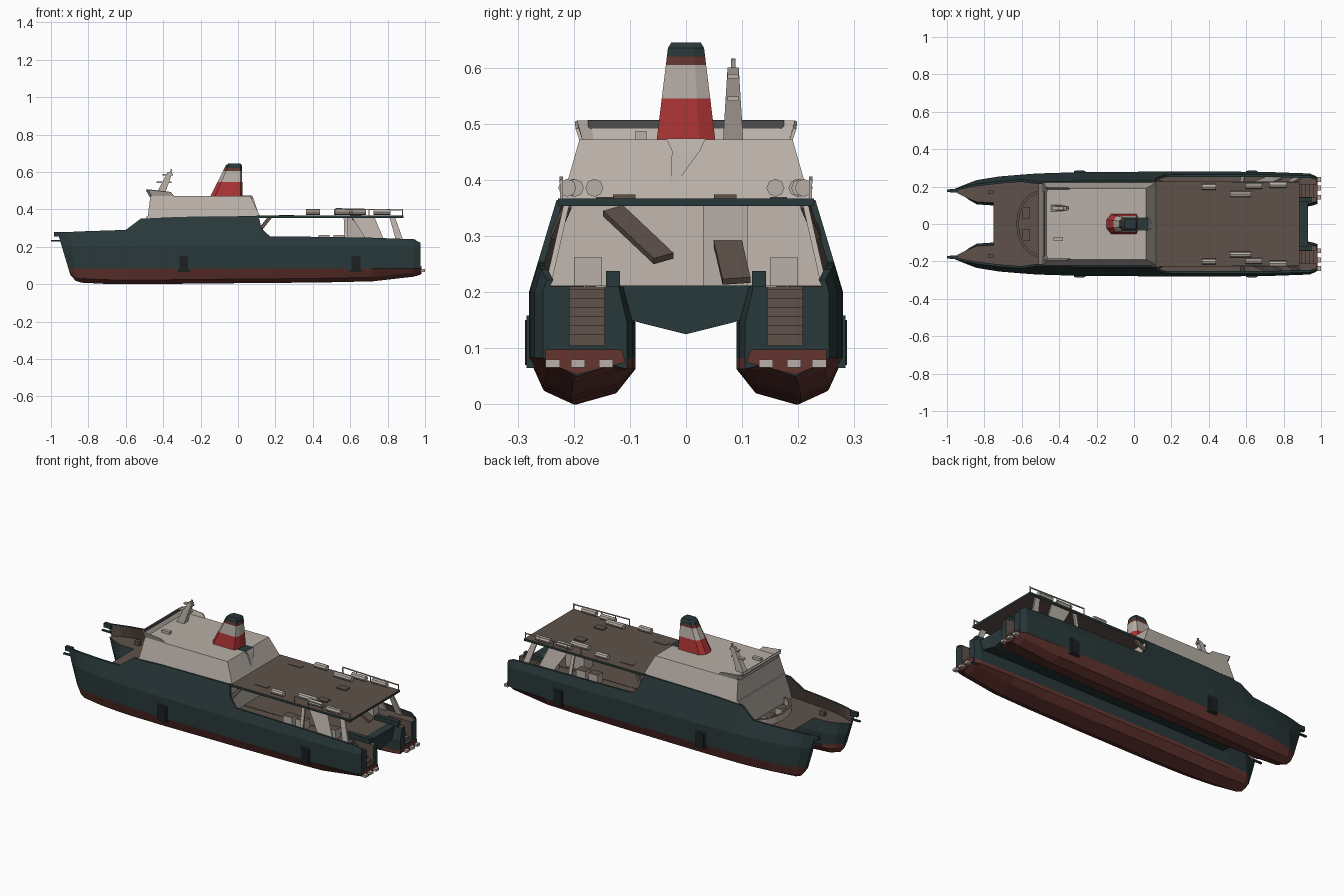
import bpy, bmesh, math, random
from mathutils import Vector

random.seed(4)


def mat(name, r, g, b):
    m = bpy.data.materials.new(name)
    m.diffuse_color = (r, g, b, 1)
    return m


TEAL = mat("hull dark teal", 0.022, 0.040, 0.042)
BOOT = mat("underwater red", 0.13, 0.036, 0.03)
BROWN = mat("deck brown", 0.115, 0.085, 0.068)
WHITE = mat("warm white", 0.48, 0.43, 0.385)
RED = mat("funnel red", 0.42, 0.035, 0.035)
GREY = mat("rim grey", 0.08, 0.077, 0.078)
DARK = mat("door near black", 0.012, 0.015, 0.016)


def finish(name, bm, mats, rule=None, mirror=False):
    bmesh.ops.recalc_face_normals(bm, faces=bm.faces[:])
    bm.normal_update()
    if rule:
        for f in bm.faces:
            f.material_index = rule(f.calc_center_median(), f.normal)
    me = bpy.data.meshes.new(name)
    bm.to_mesh(me)
    bm.free()
    for m in mats:
        me.materials.append(m)
    ob = bpy.data.objects.new(name, me)
    bpy.context.collection.objects.link(ob)
    if mirror:
        add_mirror(ob)
    return ob


def add_mirror(ob):
    md = ob.modifiers.new("mirror", "MIRROR")
    md.use_axis = (False, True, False)


def loft(name, sections, mats, rule=None, mirror=False):
    """Skin closed sections with equal point counts and cap the ends."""
    bm = bmesh.new()
    rings = [[bm.verts.new(p) for p in s] for s in sections]
    n = len(rings[0])
    for a, b in zip(rings, rings[1:]):
        for i in range(n):
            j = (i + 1) % n
            bm.faces.new((a[i], a[j], b[j], b[i]))
    bm.faces.new(rings[0])
    bm.faces.new(rings[-1])
    return finish(name, bm, mats, rule, mirror)


def rect(x0, x1, y0, y1, z):
    return [(x0, y0, z), (x1, y0, z), (x1, y1, z), (x0, y1, z)]


def box(name, x0, x1, y0, y1, z0, z1, mats, rule=None, mirror=False):
    return loft(name, [rect(x0, x1, y0, y1, z0), rect(x0, x1, y0, y1, z1)], mats, rule, mirror)


def bar(name, a, b, w, d, m, mirror=False):
    """Straight beam of width w (along x) and depth d between two points."""
    a, b = Vector(a), Vector(b)
    t = (b - a).normalized()
    u = Vector((0, 1, 0)) if abs(t.y) < 0.9 else Vector((0, 0, 1))
    v = t.cross(u).normalized() * w / 2
    u = v.cross(t).normalized() * d / 2
    return loft(name, [[p + v + u, p - v + u, p - v - u, p + v - u] for p in (a, b)],
                [m], None, mirror)


# --- Twin hulls: stations of x, sheer z, keel z, outer y, inner y, keel y, rake
DECK, WL = 0.21, 0.083
stations = [
    (-0.965, 0.278, 0.050, 0.190, 0.162, 0.178, 0.30),
    (-0.90, 0.279, 0.018, 0.216, 0.130, 0.180, 0.12),
    (-0.84, 0.282, 0.008, 0.235, 0.105, 0.185, 0),
    (-0.72, 0.286, 0.002, 0.254, 0.097, 0.190, 0),
    (-0.60, 0.290, 0.000, 0.264, 0.095, 0.195, 0),
    (-0.52, 0.350, 0.000, 0.270, 0.092, 0.200, 0),
    (-0.30, 0.360, 0.002, 0.277, 0.090, 0.205, 0),
    (0.11, 0.364, 0.006, 0.280, 0.090, 0.205, 0),
    (0.125, 0.300, 0.006, 0.280, 0.090, 0.205, 0),
    (0.17, 0.256, 0.006, 0.280, 0.090, 0.205, 0),
    (0.50, 0.252, 0.010, 0.280, 0.090, 0.205, 0),
    (0.72, 0.248, 0.015, 0.278, 0.090, 0.205, 0),
    (0.94, 0.240, 0.040, 0.270, 0.095, 0.200, 0),
    (0.975, 0.222, 0.050, 0.255, 0.105, 0.195, 0),
]


def hull_section(x, zs, zk, yo, yi, yk, rake):
    w = yo - yi
    t = min(0.012, w * 0.3)
    yt = yo - 0.3 * (zs - 0.2) * min(1, w / 0.15)
    pts = [(yt, zs), (yo, 0.2), (yo, WL), (yo - w * 0.13, zk + 0.022), (yk, zk),
           (yi + w * 0.18, zk + 0.02), (yi, WL - 0.02), (yi, WL), (yi, 0.145),
           (yi + w * 0.1, DECK), (yo - t, DECK), (yt - t, zs)]
    return [(x + rake * (zs - z), y, z) for y, z in pts]


def hull_rule(c, n):
    if n.z > 0.8 and DECK - 0.005 < c.z < DECK + 0.005:
        return 2
    if c.z > DECK and n.y < -0.5:
        return 2
    return 1 if c.z < WL - 0.001 and abs(n.x) < 0.99 else 0


hull = loft("hull", [hull_section(*s) for s in stations], [TEAL, BOOT, BROWN], hull_rule)
slot = box("stair_slot_cutter", 0.83, 1.1, 0.145, 0.208, 0.105, 0.3,
           [TEAL, BOOT, BROWN], lambda c, n: 2)
slot.hide_render = True
slot.hide_viewport = True
cut = hull.modifiers.new("stair slot", "BOOLEAN")
cut.operation = "DIFFERENCE"
cut.object = slot
cut.solver = "EXACT"
add_mirror(hull)

# Stern stairs, coaming, red stern plate and boarding lip
for i in range(6):
    box("stern_step", 0.83 + 0.022 * i, 0.852 + 0.022 * i, 0.143, 0.21, 0.10, 0.205 - 0.016 * i,
        [BROWN], None, True)
box("stern_coaming", 0.80, 0.95, 0.118, 0.143, 0.2, 0.238, [TEAL], None, True)
loft("stern_plate", [[(x, 0.108, 0.075), (x, 0.115, 0.098), (x, 0.25, 0.098), (x, 0.25, 0.075), (x, 0.195, 0.053)]
     for x in (0.975, 0.981)], [BOOT], None, True)
for y in (0.13, 0.18, 0.225):
    box("stern_bracket", 0.975, 1.0, y, y + 0.025, 0.066, 0.08, [WHITE], None, True)

# Bow fenders and side doors
box("bow_fender", -1.0, -0.945, 0.172, 0.184, 0.228, 0.236, [TEAL], None, True)
box("bow_cap", -0.985, -0.94, 0.168, 0.188, 0.255, 0.28, [TEAL], None, True)
for x in (-0.29, 0.63):
    box("side_door", x - 0.03, x + 0.03, 0.26, 0.284, 0.065, 0.158, [TEAL], None, True)
    box("side_door_panel", x - 0.024, x + 0.024, 0.28, 0.287, 0.07, 0.15, [DARK], None, True)

# --- Bridging deck between the hulls, with a shallow centre wedge
def bridge(x, rake):
    pts = [(-0.13, 0.212), (0.13, 0.212), (0.115, 0.155), (0.08, 0.145), (0, 0.125), (-0.08, 0.145), (-0.115, 0.155)]
    return [(x + rake * (0.212 - z), y, z) for y, z in pts]


loft("bridging_deck", [bridge(-0.75, 1.2), bridge(0.88, 0), bridge(0.93, 0)], [TEAL, BROWN],
     lambda c, n: int(n.z > 0.8 and c.x < 0.88))

# --- Lower and upper superstructure
loft("lower_house", [rect(-0.51, 0.13, -0.25, 0.25, 0.211), rect(-0.49, 0.11, -0.217, 0.217, 0.362)], [WHITE])
loft("upper_house", [rect(-0.483, 0.12, -0.222, 0.222, 0.36), rect(-0.468, 0.065, -0.19, 0.19, 0.472)], [WHITE])

# Flared bulwark around the bridge roof
low = [(-0.34, -0.186), (-0.46, -0.186), (-0.47, -0.165), (-0.47, 0.165), (-0.46, 0.186), (-0.34, 0.186)]
top = [(-0.36, -0.194), (-0.475, -0.196), (-0.49, -0.17), (-0.49, 0.17), (-0.475, 0.196), (-0.36, 0.194)]
bm = bmesh.new()
a = [bm.verts.new((x, y, 0.468)) for x, y in low]
b = [bm.verts.new((x, y, 0.505 if x < -0.4 else 0.492)) for x, y in top]
for i in range(5):
    bm.faces.new((a[i], a[i + 1], b[i + 1], b[i]))
bw = finish("bridge_bulwark", bm, [WHITE])
sol = bw.modifiers.new("thickness", "SOLIDIFY")
sol.thickness = 0.006
sol.offset = 0
box("bulwark_inner_band", -0.488, -0.478, -0.175, 0.175, 0.492, 0.506, [GREY])

# --- Funnel in colour bands: z, front x, aft x, half width
def funnel_ring(z):
    k = (z - 0.465) / 0.18
    x0, x1, h = -0.15 + 0.09 * k, 0.025 - 0.005 * k, 0.053 - 0.022 * k
    c = h * 0.45
    return [(x0, -c, z), (x0 + c, -h, z), (x1 - c * 0.5, -h, z), (x1, -c, z),
            (x1, c, z), (x1 - c * 0.5, h, z), (x0 + c, h, z), (x0, c, z)]


bands = (0.465, 0.545, 0.605, 0.62, 0.635)
cap = [(x * 0.8 + (-0.02) * 0.2, y * 0.85, 0.645) for x, y, z in funnel_ring(0.645)]
loft("funnel", [funnel_ring(z) for z in bands] + [cap], [RED, WHITE, BOOT, TEAL],
     lambda c, n: sum(c.z > z for z in bands[1:4]))
loft("funnel_vent", [rect(0.02, 0.075, -0.035, 0.035, 0.474), rect(0.05, 0.085, -0.025, 0.025, 0.452),
                     rect(0.09, 0.105, -0.028, -0.02, 0.39)], [WHITE, TEAL], lambda c, n: int(n.z > 0.8))

# --- Leaning mast with yard arms and roof boxes
loft("mast", [rect(-0.445, -0.395, 0.066, 0.102, 0.47), rect(-0.375, -0.35, 0.074, 0.094, 0.60)], [WHITE])
bar("mast_strut", (-0.40, 0.084, 0.47), (-0.355, 0.084, 0.615), 0.008, 0.008, WHITE)
for z, l in ((0.545, 0.05), (0.585, 0.035)):
    x = -0.42 + (z - 0.47) * 0.45
    bar("mast_arm", (x - l, 0.084, z), (x + l * 0.6, 0.084, z), 0.008, 0.02, WHITE)
box("roof_locker", -0.43, -0.38, -0.09, -0.07, 0.47, 0.487, [WHITE])

# --- Upper aft deck, brown above and below with a teal edge
box("aft_upper_deck", 0.10, 0.885, -0.228, 0.228, 0.354, 0.367, [TEAL, BROWN],
    lambda c, n: int(abs(n.z) > 0.8))
for x, y in ((0.26, 0.165), (0.26, -0.145)):
    box("deck_hatch", x - 0.04, x + 0.04, y - 0.015, y + 0.015, 0.366, 0.37, [BROWN])
for y in (0.07, -0.11):
    box("deck_locker", 0.60, 0.66, y - 0.02, y + 0.02, 0.366, 0.374, [BROWN])

# Life rafts and rails along the upper deck
for x, y, l in ((0.40, 0.205, 0.05), (0.57, 0.165, 0.075), (0.64, 0.205, 0.06), (0.77, 0.205, 0.06)):
    for s in (-1, 1):
        bm = bmesh.new()
        bmesh.ops.create_cone(bm, cap_ends=True, segments=8, radius1=0.016, radius2=0.016, depth=l * 1.5)
        yy = s * (y + random.uniform(-0.008, 0.008))
        for v in bm.verts:
            v.co = Vector((x + v.co.z, yy + v.co.x, 0.386 + v.co.y))
        finish("life_raft", bm, [WHITE])
bar("side_rail", (0.52, 0.222, 0.404), (0.88, 0.222, 0.396), 0.005, 0.006, WHITE, True)
for x in (0.52, 0.61, 0.70, 0.79, 0.88):
    bar("rail_post", (x, 0.222, 0.362), (x, 0.222, 0.402), 0.005, 0.005, WHITE, True)

# --- Aft supports: slanted side panels and pillars
def side_panel(name, x0, x1, x2, x3, m):
    lo = [(x0, 0.240, 0.215), (x1, 0.240, 0.215), (x1, 0.250, 0.215), (x0, 0.250, 0.215)]
    hi = [(x2, 0.208, 0.356), (x3, 0.208, 0.356), (x3, 0.218, 0.356), (x2, 0.218, 0.356)]
    loft(name, [lo, hi], [m], None, True)


side_panel("aft_pillar", 0.57, 0.59, 0.565, 0.585, WHITE)
side_panel("aft_panel", 0.70, 0.79, 0.61, 0.73, WHITE)
side_panel("aft_end_pillar", 0.85, 0.89, 0.81, 0.84, WHITE)
bar("aft_brace", (0.17, 0.21, 0.356), (0.125, 0.235, 0.30), 0.02, 0.012, BROWN, True)

# Lower aft deck: stairs, cabin and benches
bar("aft_stair", (0.62, -0.13, 0.345), (0.76, -0.04, 0.26), 0.012, 0.04, BROWN)
bar("inner_stair", (0.60, 0.06, 0.35), (0.80, 0.09, 0.22), 0.012, 0.05, BROWN)
box("stair_house", 0.58, 0.70, 0.03, 0.11, 0.211, 0.355, [WHITE])
for x in (0.46, 0.54, 0.74):
    box("bench", x - 0.03, x + 0.03, 0.15, 0.2, 0.211, 0.262, [WHITE, BROWN],
        lambda c, n: int(n.z > 0.8), True)

# --- Foredeck: curved breakwater and mooring gear
def arc(r, z):
    return [(-0.50 - 0.13 * r * math.cos(t), 0.18 * r * math.sin(t), z)
            for t in [math.radians(-80 + 20 * i) for i in range(9)]]


loft("breakwater", [arc(1, 0.211) + arc(0.9, 0.211)[::-1], arc(1, 0.25) + arc(0.9, 0.25)[::-1]],
     [WHITE, BROWN], lambda c, n: int(n.z > 0.8))
box("winch", -0.60, -0.555, 0.03, 0.09, 0.211, 0.25, [WHITE, BROWN], lambda c, n: int(n.z > 0.8), True)
box("bollard", -0.78, -0.75, 0.16, 0.18, 0.21, 0.235, [BROWN], None, True)
